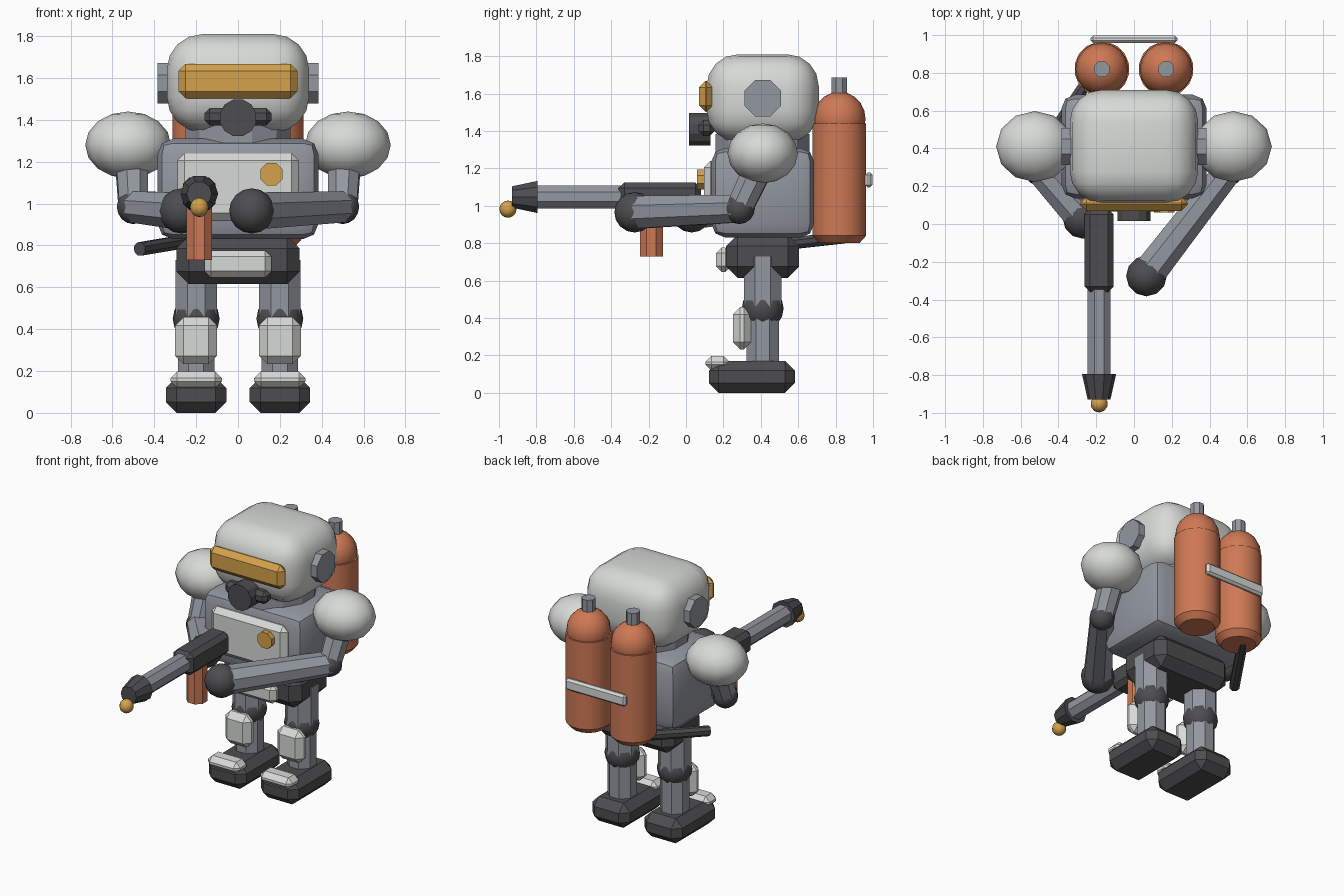
import bpy, math
from mathutils import Vector

if "Cube" in bpy.data.objects:
    bpy.data.objects.remove(bpy.data.objects["Cube"])


def material(name, rgb):
    m = bpy.data.materials.new(name)
    m.diffuse_color = (*rgb, 1)
    m.use_nodes = True
    m.node_tree.nodes["Principled BSDF"].inputs["Base Color"].default_value = m.diffuse_color
    return m


WHITE = material("off_white_armor", (0.68, 0.70, 0.67))
STEEL = material("steel_grey", (0.29, 0.31, 0.35))
DARK = material("charcoal", (0.075, 0.075, 0.08))
COPPER = material("copper_orange", (0.62, 0.19, 0.09))
GOLD = material("gold", (0.66, 0.36, 0.07))


def finish(name, mat, smooth=None):
    o = bpy.context.object
    o.name = name
    o.data.materials.append(mat)
    if smooth:
        bpy.ops.object.shade_smooth_by_angle(angle=math.radians(smooth))
    return o


def box(name, mat, loc, size, bevel, segments=1, smooth=None):
    bpy.ops.mesh.primitive_cube_add(size=1, location=loc)
    o = bpy.context.object
    o.scale = size
    bpy.ops.object.transform_apply(location=False, rotation=False, scale=True)
    mod = o.modifiers.new("bevel", "BEVEL")
    mod.width, mod.segments, mod.limit_method = bevel, segments, "NONE"
    bpy.ops.object.modifier_apply(modifier=mod.name)
    return finish(name, mat, smooth)


def rod(name, mat, a, b, r1, r2=None, sides=8, smooth=None):
    """Tapered cylinder running from a to b."""
    a, b = Vector(a), Vector(b)
    d = b - a
    bpy.ops.mesh.primitive_cone_add(
        vertices=sides, radius1=r1, radius2=r1 if r2 is None else r2,
        depth=d.length, location=(a + b) / 2)
    o = bpy.context.object
    # turn flats towards the axes before aiming the rod
    for v in o.data.vertices:
        c, s = math.cos(math.pi / sides), math.sin(math.pi / sides)
        v.co = (v.co.x * c - v.co.y * s, v.co.x * s + v.co.y * c, v.co.z)
    o.rotation_euler = d.to_track_quat("Z", "Y").to_euler()
    return finish(name, mat, smooth)


def ball(name, mat, loc, radii, seg=12, rings=8, smooth=60):
    bpy.ops.mesh.primitive_uv_sphere_add(segments=seg, ring_count=rings, location=loc)
    bpy.context.object.scale = radii
    return finish(name, mat, smooth)


CY = 0.41  # body centre line in y

# Head and face
box("helmet", WHITE, (0, CY, 1.575), (0.68, 0.6, 0.47), 0.17, 4, 60)
box("visor", GOLD, (0, 0.107, 1.585), (0.57, 0.075, 0.165), 0.034)
rod("respirator", DARK, (0, 0.13, 1.41), (0, 0.015, 1.41), 0.09, sides=12)
box("respirator_bar", DARK, (0, 0.11, 1.415), (0.32, 0.085, 0.085), 0.025)
rod("neck_ring", STEEL, (0, CY, 1.28), (0, CY, 1.385), 0.26, sides=12)

# Torso
box("torso", STEEL, (0, CY, 1.07), (0.77, 0.55, 0.48), 0.075, 2, 40)
box("chest_plate", WHITE, (0, 0.135, 1.08), (0.58, 0.08, 0.32), 0.035)
rod("chest_button", GOLD, (0.16, 0.11, 1.14), (0.16, 0.06, 1.14), 0.058)
box("pelvis", DARK, (0, CY, 0.73), (0.59, 0.39, 0.23), 0.06)
box("belt_plate", WHITE, (0, 0.2, 0.712), (0.32, 0.08, 0.13), 0.03)

for s, side in ((-1, "left"), (1, "right")):
    # Ear cap and shoulder
    rod("ear_cap_" + side, STEEL, (s * 0.28, CY, 1.575), (s * 0.385, CY, 1.575), 0.105)
    ball("shoulder_" + side, WHITE, (s * 0.525, CY, 1.28), (0.205, 0.188, 0.16))

    # Arm: the right hand reaches forward, the left one holds the gun
    elbow = (s * 0.5, 0.285, 0.985)
    hand = (-0.27, 0.03, 0.965) if s < 0 else (0.066, -0.275, 0.965)
    rod("upper_arm_" + side, STEEL, (s * 0.51, CY, 1.25), elbow, 0.085, 0.075)
    ball("elbow_" + side, DARK, elbow, (0.083,) * 3, 10, 8)
    rod("forearm_" + side, STEEL, elbow, hand, 0.08, 0.095)
    ball("hand_" + side, DARK, hand, (0.108,) * 3, 12, 8)

    # Leg
    x = s * 0.2
    rod("thigh_" + side, STEEL, (x, CY, 0.45), (x, CY, 0.73), 0.108)
    ball("knee_" + side, DARK, (x, CY, 0.45), (0.112,) * 3, 12, 8)
    rod("shin_" + side, STEEL, (x, CY, 0.14), (x, CY, 0.45), 0.094)
    box("knee_pad_" + side, WHITE, (x, 0.3, 0.345), (0.2, 0.1, 0.225), 0.04)
    box("boot_" + side, DARK, (x, 0.352, 0.085), (0.29, 0.46, 0.17), 0.052)
    box("toe_cap_" + side, WHITE, (x, 0.168, 0.158), (0.245, 0.13, 0.08), 0.032)

    # Back tank with dome and valve
    tx, ty = s * 0.17, 0.82
    rod("tank_base_" + side, COPPER, (tx, ty, 0.8), (tx, ty, 0.84), 0.11, 0.146, 16, 30)
    rod("tank_" + side, COPPER, (tx, ty, 0.84), (tx, ty, 1.44), 0.146, None, 16, 30)
    ball("tank_dome_" + side, COPPER, (tx, ty, 1.465), (0.14, 0.14, 0.145), 16, 10)
    rod("tank_valve_" + side, STEEL, (tx, ty, 1.58), (tx, ty, 1.685), 0.045)

box("tank_strap", WHITE, (0, 0.978, 1.138), (0.46, 0.04, 0.08), 0.014)
rod("hose", DARK, (-0.19, 0.84, 0.83), (-0.47, 0.42, 0.783), 0.034)

# Gun
GX, GZ = -0.185, 1.047
box("gun_body", DARK, (GX, -0.14, GZ), (0.155, 0.44, 0.155), 0.03)
rod("gun_barrel", STEEL, (GX, -0.34, GZ), (GX, -0.82, GZ), 0.066)
rod("gun_nozzle", DARK, (GX, -0.795, GZ), (GX, -0.93, GZ), 0.09, 0.06, 10)
ball("pilot_flame", GOLD, (GX, -0.952, 0.982), (0.046,) * 3, 10, 8)
rod("gun_grip", COPPER, (GX, -0.185, 0.73), (GX, -0.185, 1.0), 0.067)
